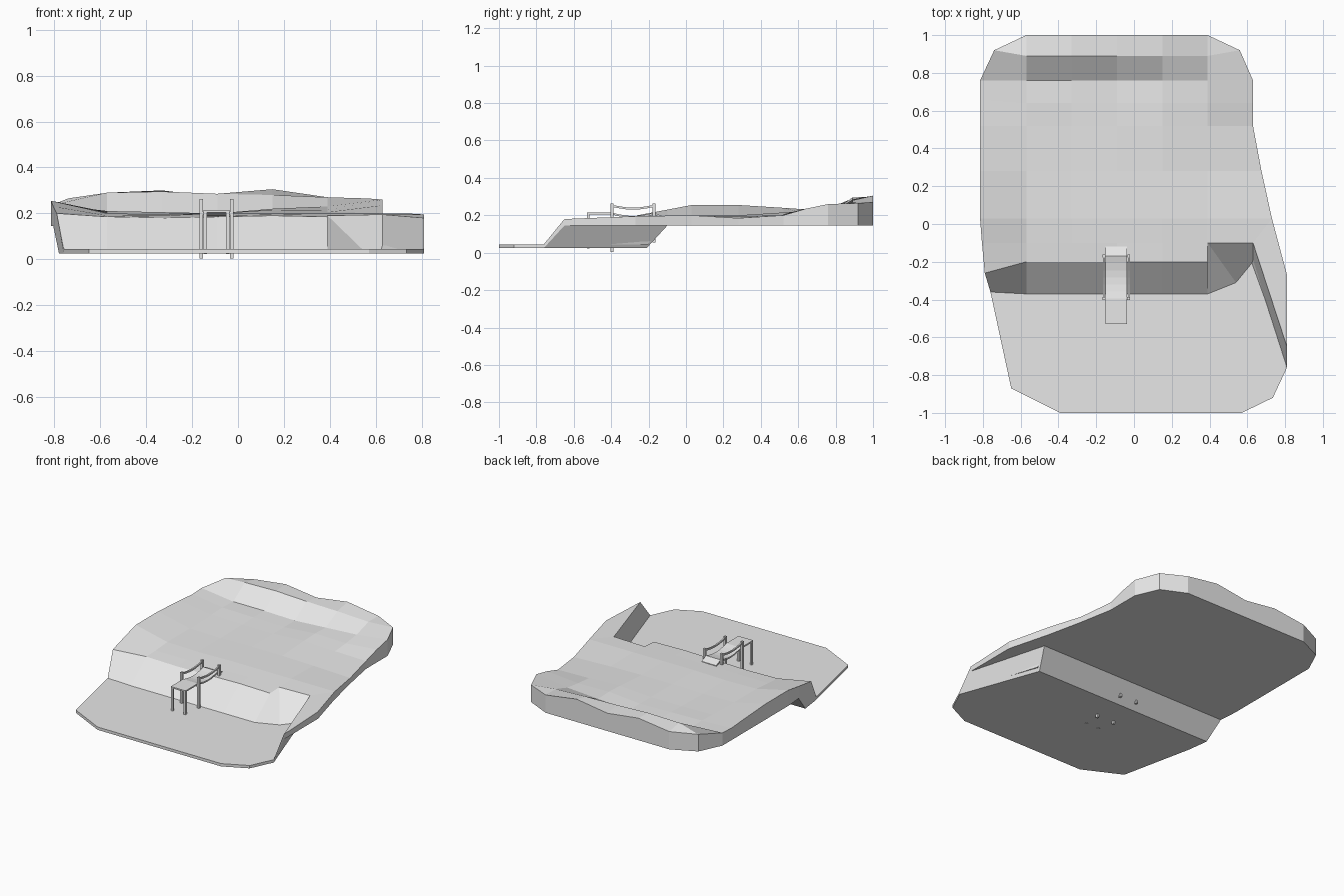
import bpy, bmesh, math
from mathutils import Vector

if "Cube" in bpy.data.objects:
    bpy.data.objects.remove(bpy.data.objects["Cube"])

stone = bpy.data.materials.new("light_grey")
stone.diffuse_color = (0.8, 0.8, 0.8, 1)
stone.use_nodes = True
stone.node_tree.nodes["Principled BSDF"].inputs["Base Color"].default_value = stone.diffuse_color


def finish(bm, name):
    """Weld, fix normals and turn a bmesh into an object."""
    bmesh.ops.remove_doubles(bm, verts=bm.verts, dist=0.0005)
    bmesh.ops.recalc_face_normals(bm, faces=bm.faces)
    me = bpy.data.meshes.new(name)
    bm.to_mesh(me)
    bm.free()
    me.materials.append(stone)
    ob = bpy.data.objects.new(name, me)
    bpy.context.collection.objects.link(ob)
    return ob


def poly(bm, pts):
    bm.faces.new([bm.verts.new(p) for p in pts])


def drop(p, z):
    return (p[0], p[1], z)


def box(name, x0, x1, y0, y1, z0, z1):
    bm = bmesh.new()
    bmesh.ops.create_cube(bm, size=1)
    for v in bm.verts:
        v.co = Vector(((x0 + x1) / 2 + v.co.x * (x1 - x0),
                       (y0 + y1) / 2 + v.co.y * (y1 - y0),
                       (z0 + z1) / 2 + v.co.z * (z1 - z0)))
    return finish(bm, name)


def strip(name, x0, x1, path, thick):
    """Bar of rectangular section following a (y, z) path."""
    bm = bmesh.new()
    rings = [[bm.verts.new(c) for c in ((x0, y, z), (x1, y, z),
              (x1, y, z - thick), (x0, y, z - thick))] for y, z in path]
    for a, b in zip(rings, rings[1:]):
        for i in range(4):
            j = (i + 1) % 4
            bm.faces.new((a[i], a[j], b[j], b[i]))
    bm.faces.new(rings[0])
    bm.faces.new(rings[-1])
    return finish(bm, name)


# Terrain: left rim, right rim and inner heights for each row
UP_Z, LOW_TOP, LOW_Z = 0.145, 0.045, 0.025
XS = (-0.57, -0.33, -0.09, 0.15, 0.39)
YS = (-0.20, -0.10, 0.03, 0.28, 0.52, 0.64, 0.76, 0.89, 1.0)
LEFT = [(-.79, -.26, .20), (-.805, -.10, .23), (-.815, .03, .255), (-.815, .28, .255),
        (-.815, .52, .24), (-.815, .66, .23), (-.815, .76, .235), (-.74, .92, .265)]
RIGHT = [None, (.63, -.10, .195), (.73, .03, .20), (.675, .28, .185), (.63, .52, .20),
         (.63, .64, .235), (.63, .76, .26), (.56, .92, .265)]
HEIGHTS = [(.185, .18, .185, .19, .185), (.19, .19, .19, .195, .19),
           (.20, .195, .20, .20, .20), (.20, .195, .20, .20, .195),
           (.205, .20, .20, .215, .205), (.21, .205, .20, .22, .215),
           (.205, .205, .20, .215, .23), (.29, .295, .285, .28, .27),
           (.27, .30, .27, .305, .27)]
rows = []
for i, y in enumerate(YS):
    r = [(x, y, h) for x, h in zip(XS, HEIGHTS[i])]
    if i < 8:
        r.insert(0, LEFT[i])
        if RIGHT[i]:
            r.append(RIGHT[i])
    rows.append(r)

bm = bmesh.new()
# upper ground
for a, b in zip(rows[:-1], rows[1:-1]):
    for j in range(min(len(a), len(b)) - 1):
        poly(bm, (a[j], a[j + 1], b[j + 1], b[j]))
p, q = rows[7], rows[8]
for j in range(4):
    poly(bm, (p[j + 1], p[j + 2], q[j + 1], q[j]))
poly(bm, (p[0], p[1], q[0]))
poly(bm, (p[5], p[6], q[4]))
# bank running forward on the right
tip, shoulder = (.81, -.65, .18), (.81, -.27, .195)
poly(bm, (RIGHT[1], tip, shoulder, RIGHT[2]))

# slope between the two levels
foot = [(-.76, -.36, LOW_TOP)] + [(x, -.37, LOW_TOP) for x in XS]
for j in range(5):
    poly(bm, (foot[j], foot[j + 1], rows[0][j + 1], rows[0][j]))
bend, inner = (.54, -.31, LOW_TOP), (.63, -.20, LOW_TOP)
poly(bm, (foot[5], bend, rows[1][5], rows[0][5]))
poly(bm, (bend, inner, RIGHT[1], rows[1][5]))
corner = (.81, -.76, LOW_TOP)
poly(bm, (inner, corner, tip, RIGHT[1]))

# lower ground
low_rim = [corner, (.735, -.92, LOW_TOP), (.57, -1, LOW_TOP), (-.39, -1, LOW_TOP),
           (-.65, -.87, LOW_TOP), foot[0]]
poly(bm, foot + [bend, inner] + low_rim[:-1])

# outer walls
up_rim = [tip, shoulder] + RIGHT[2:] + q[::-1] + LEFT[:0:-1]
for rim, z in ((up_rim, UP_Z), (low_rim, LOW_Z)):
    for a, b in zip(rim, rim[1:]):
        poly(bm, (a, b, drop(b, z), drop(a, z)))

# underside, with its own slope and end walls
ua, ub, uc = drop(LEFT[1], UP_Z), (.66, -.10, UP_Z), drop(tip, UP_Z)
la, lb, lc = (-.78, -.21, LOW_Z), (.61, -.21, LOW_Z), drop(corner, LOW_Z)
poly(bm, [drop(v, UP_Z) for v in up_rim] + [ub])
poly(bm, [drop(v, LOW_Z) for v in low_rim] + [la, lb])
poly(bm, (ua, ub, lb, la))
poly(bm, (ub, uc, lc, lb))
poly(bm, (LEFT[1], LEFT[0], foot[0], drop(foot[0], LOW_Z), la, ua))
poly(bm, (tip, corner, lc, uc))
finish(bm, "terrain")

# Footbridge: landing, sagging deck and ramp
XC = -0.0935
Y0, Y1 = -0.395, -0.17


def sag(top, depth, n=6):
    return [(Y0 + (Y1 - Y0) * i / n, top - depth * math.sin(math.pi * i / n))
            for i in range(n + 1)]


strip("landing", XC - .057, XC + .057, [(-.53, .214), (Y0, .214)], .010)
strip("deck", XC - .057, XC + .057, sag(.214, .018) + [(-.12, .193)], .010)

# posts, legs and handrails on both sides
for s, side in ((-1, "left"), (1, "right")):
    x = XC + s * .066
    box(side + "_front_post", x - .0075, x + .0075, Y0 - .008, Y0 + .008, 0.003, .262)
    box(side + "_back_post", x - .0075, x + .0075, Y1 - .008, Y1 + .008, .055, .262)
    strip(side + "_handrail", x - .005, x + .005, sag(.256, .015), .011)
    lx = XC + s * .049
    box(side + "_landing_leg", lx - .0075, lx + .0075, -.53, -.515, .022, .206)
    # beam joining post to landing
    box(side + "_cross_bracket", min(x, lx), max(x, lx), Y0 - .006, Y0 + .006, .194, .206)
